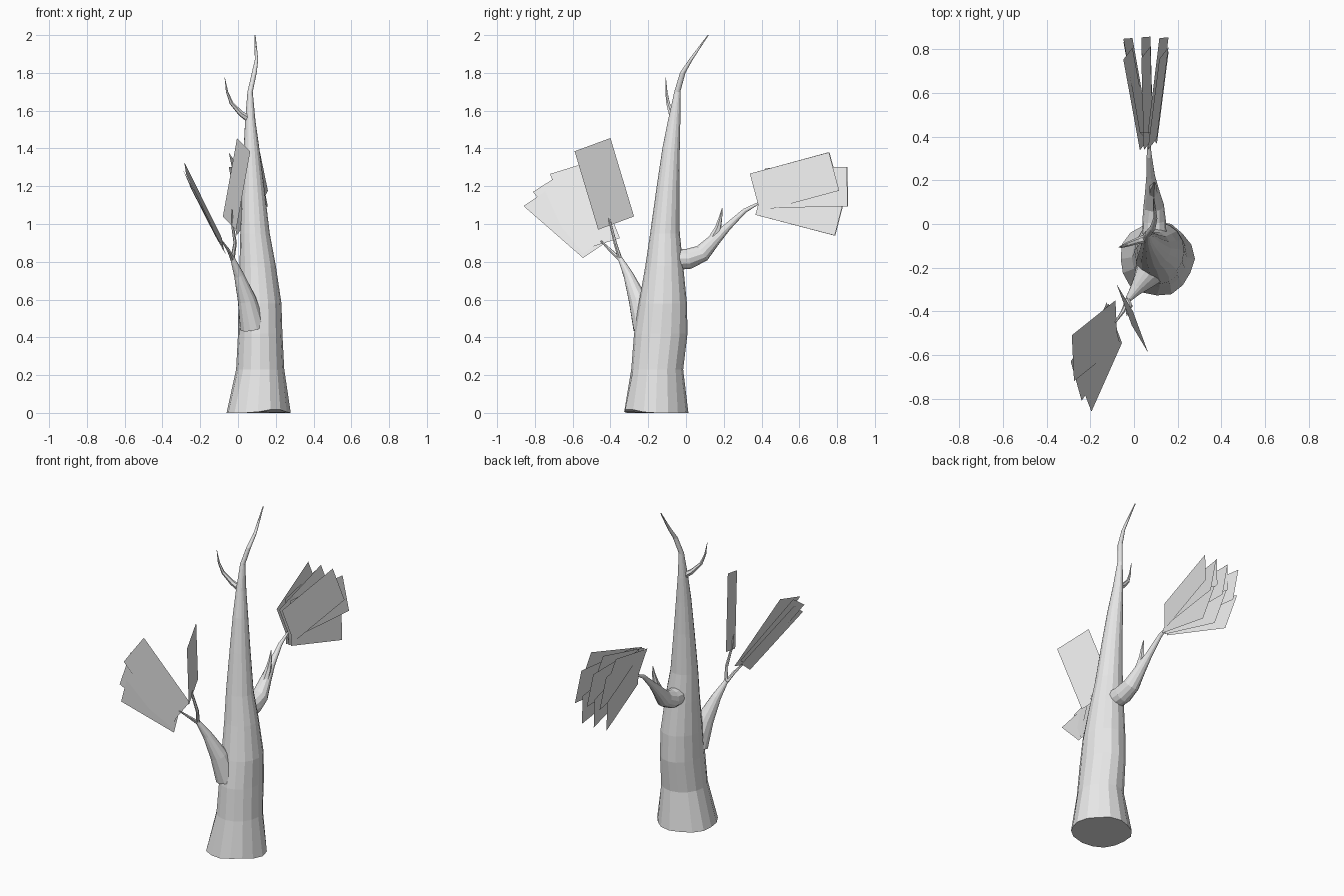
import bpy, math, random
from mathutils import Vector

random.seed(4)
grey = bpy.data.materials.new("light grey")
grey.diffuse_color = (0.8, 0.8, 0.8, 1)


def make(name, verts, faces):
    me = bpy.data.meshes.new(name)
    me.from_pydata([tuple(v) for v in verts], [], faces)
    me.materials.append(grey)
    ob = bpy.data.objects.new(name, me)
    bpy.context.collection.objects.link(ob)
    return ob


def skin(name, rings):
    """Join equal rings of points into a capped tube."""
    n = len(rings[0])
    faces = [tuple(reversed(range(n)))]
    for k in range(len(rings) - 1):
        for i in range(n):
            j = (i + 1) % n
            faces.append((k * n + i, k * n + j, (k + 1) * n + j, (k + 1) * n + i))
    faces.append(tuple((len(rings) - 1) * n + i for i in range(n)))
    return make(name, [v for r in rings for v in r], faces)


def branch(name, spine, sides=8):
    """Tapered tube along (x, y, z, radius) points."""
    pts = [Vector(p[:3]) for p in spine]
    rings = []
    for k, p in enumerate(pts):
        t = (pts[min(k + 1, len(pts) - 1)] - pts[max(k - 1, 0)]).normalized()
        a = t.cross(Vector((0.9, 0.3, 0.1))).normalized()
        b = t.cross(a)
        rings.append([p + spine[k][3] * (math.cos(w) * a + math.sin(w) * b)
                      for w in (math.tau * i / sides for i in range(sides))])
    return skin(name, rings)


def card(name, corner, u, v):
    """Flat leaf card from one corner and two edge vectors."""
    c, u, v = Vector(corner), Vector(u), Vector(v)
    return make(name, [c, c + u, c + u + v, c + v], [(0, 1, 2, 3)])


# Trunk: z, x min, x max, y min, y max of each ring
profile = [
    (0.00, -0.065, 0.275, -0.33, 0.010),
    (0.23, -0.010, 0.245, -0.29, -0.015),
    (0.42, 0.000, 0.235, -0.275, 0.008),
    (0.58, 0.002, 0.230, -0.25, 0.005),
    (0.78, 0.008, 0.200, -0.215, -0.015),
    (0.95, 0.012, 0.168, -0.19, -0.033),
    (1.20, 0.022, 0.138, -0.155, -0.035),
    (1.40, 0.030, 0.113, -0.125, -0.033),
    (1.55, 0.038, 0.092, -0.095, -0.030),
    (1.70, 0.050, 0.078, -0.062, -0.030),
    (1.80, 0.073, 0.099, -0.032, -0.003),
    (1.87, 0.089, 0.107, 0.015, 0.036),
    (2.00, 0.087, 0.093, 0.114, 0.120),
]
sides = 16
rings = []
for z, x0, x1, y0, y1 in profile:
    ring = []
    for i in range(sides):
        w = math.tau * i / sides
        f = 1 + (0.03 * math.sin(5 * w + 1) if z < 0.1 else 0)
        lift = 0.02 * max(0, math.cos(w + 1.0)) ** 8 if z == 0 else 0
        ring.append(((x0 + x1) / 2 + f * (x1 - x0) / 2 * math.cos(w),
                     (y0 + y1) / 2 + f * (y1 - y0) / 2 * math.sin(w), z + lift))
    rings.append(ring)
skin("trunk", rings)

# Front branch and its two twigs
branch("front_branch", [(0.078, -0.212, 0.455, 0.07), (0.047, -0.255, 0.60, 0.05),
                        (0.005, -0.305, 0.73, 0.027), (-0.03, -0.35, 0.82, 0.012)], 12)
branch("front_twig_outer", [(-0.028, -0.345, 0.81, 0.012), (-0.05, -0.40, 0.86, 0.009),
                            (-0.085, -0.45, 0.91, 0.004)], 6)
branch("front_twig_upper", [(-0.03, -0.347, 0.81, 0.012), (-0.015, -0.375, 0.90, 0.009),
                            (-0.03, -0.40, 1.0, 0.007), (-0.033, -0.42, 1.08, 0.002)], 6)

# Back branch and its fork
branch("back_branch", [(0.095, -0.07, 0.81, 0.055), (0.092, 0.015, 0.816, 0.054),
                       (0.09, 0.085, 0.845, 0.047), (0.083, 0.15, 0.915, 0.033),
                       (0.076, 0.22, 0.985, 0.02), (0.07, 0.31, 1.07, 0.012),
                       (0.066, 0.42, 1.13, 0.003)], 12)
branch("back_fork", [(0.085, 0.13, 0.90, 0.026), (0.088, 0.17, 0.98, 0.017),
                     (0.092, 0.182, 1.03, 0.010), (0.092, 0.192, 1.085, 0.002)], 6)

# Small twig near the top
branch("top_twig", [(0.06, -0.065, 1.555, 0.02), (0.015, -0.078, 1.585, 0.015),
                    (-0.035, -0.095, 1.64, 0.010), (-0.058, -0.104, 1.70, 0.006),
                    (-0.07, -0.107, 1.775, 0.001)], 6)

# Back leaf fan: three yaws, each with cards pitched up, level and down
for a, (x, yaw) in enumerate([(0.048, -10), (0.066, -1.5), (0.084, 7)]):
    for b, (y, z, pitch) in enumerate([(0.365, 1.165, 15), (0.42, 1.19, 1), (0.394, 1.15, -14.5)]):
        p, q = math.radians(pitch), math.radians(yaw)
        u = Vector((math.sin(q), math.cos(q) * math.cos(p), math.sin(p))) * 0.437
        v = Vector((0.042, 0.21 * math.sin(p), -0.21 * math.cos(p)))
        card(f"back_leaf_{a}{b}", Vector((x, y, z)) - v / 2, u, v)

# Front leaf fan: near corner, far edge, side edge
fan = [
    ((-0.055, -0.545, 0.82), (-0.14, -0.315, 0.275), (-0.07, 0.185, 0.125)),
    ((-0.065, -0.545, 0.845), (-0.175, -0.265, 0.325), (-0.05, 0.18, 0.115)),
    ((-0.075, -0.56, 0.86), (-0.20, -0.16, 0.405), (-0.01, 0.21, 0.065)),
]
for i, (c, u, v) in enumerate(fan):
    card(f"front_leaf_{i}", c, u, v)

# Upright single leaf
card("upright_leaf", (-0.08, -0.275, 1.04), (0.075, -0.125, 0.415), (0.07, -0.19, -0.07))
